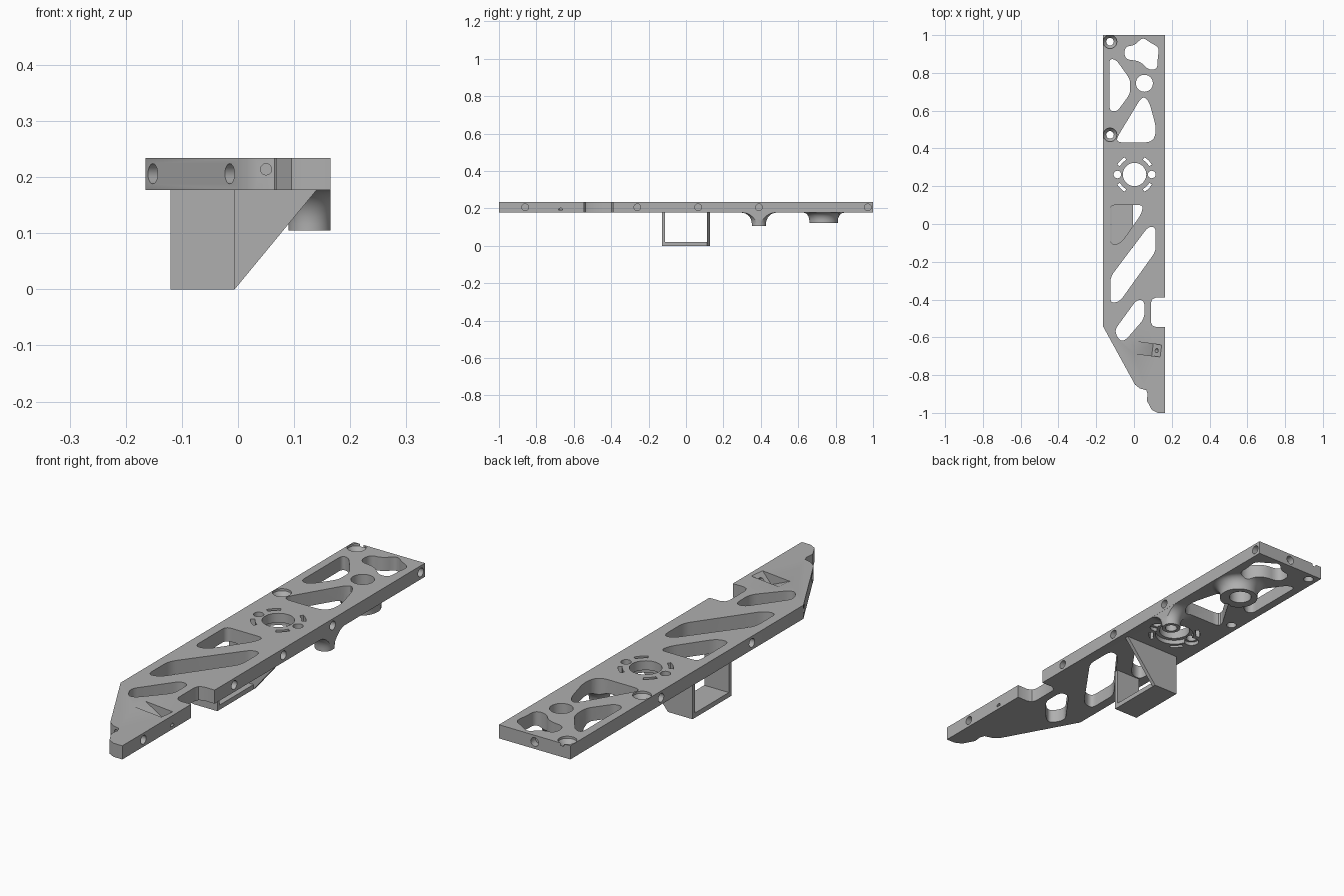
import bpy, bmesh, math
from mathutils import Vector, Matrix

cube = bpy.data.objects.get("Cube")
if cube:
    bpy.data.objects.remove(cube, do_unlink=True)

grey = bpy.data.materials.new("plain_grey")
grey.use_nodes = True
grey.diffuse_color = (0.43, 0.43, 0.43, 1)
grey.node_tree.nodes["Principled BSDF"].inputs["Base Color"].default_value = grey.diffuse_color

BOTTOM, TOP, MID, HALF = 0.177, 0.234, 0.206, 0.165


def finish(name, bm):
    bmesh.ops.recalc_face_normals(bm, faces=bm.faces)
    mesh = bpy.data.meshes.new(name)
    bm.to_mesh(mesh)
    bm.free()
    mesh.materials.append(grey)
    ob = bpy.data.objects.new(name, mesh)
    bpy.context.scene.collection.objects.link(ob)
    return ob


def rounded(points, r, steps=5):
    """Round every corner of a polygon with a quadratic arc."""
    out = []
    for i, p in enumerate(points):
        p = Vector(p)
        a, b = Vector(points[i - 1]) - p, Vector(points[(i + 1) % len(points)]) - p
        a = p + a.normalized() * min(r, a.length * 0.48)
        b = p + b.normalized() * min(r, b.length * 0.48)
        for k in range(steps + 1):
            t = k / steps
            out.append(a * (1 - t) ** 2 + p * 2 * t * (1 - t) + b * t * t)
    return out


def prism(name, points, lo, hi, along_y=False):
    bm = bmesh.new()
    place = (lambda p, d: (p[0], d, p[1])) if along_y else (lambda p, d: (p[0], p[1], d))
    face = bm.faces.new([bm.verts.new(place(p, lo)) for p in points])
    ext = bmesh.ops.extrude_face_region(bm, geom=[face])
    move = Vector(place((0, 0), hi - lo))
    bmesh.ops.translate(bm, vec=move, verts=[v for v in ext["geom"] if isinstance(v, bmesh.types.BMVert)])
    return finish(name, bm)


def lathe(name, profile, loc, direction=(0, 0, 1), sides=32, clip_x=None):
    """Solid of revolution from (radius, distance) pairs along a direction."""
    bm = bmesh.new()
    turn = Vector(direction).to_track_quat('Z', 'Y').to_matrix()
    rings = []
    for r, d in profile:
        rings.append([bm.verts.new(Vector(loc) + turn @ Vector((
            r * math.cos(math.tau * i / sides), r * math.sin(math.tau * i / sides), d)))
            for i in range(sides)])
    for a, b in zip(rings, rings[1:]):
        for i in range(sides):
            j = (i + 1) % sides
            bm.faces.new((a[i], a[j], b[j], b[i]))
    bm.faces.new(rings[0])
    bm.faces.new(rings[-1])
    if clip_x is not None:
        cut = bmesh.ops.bisect_plane(bm, geom=bm.verts[:] + bm.edges[:] + bm.faces[:],
                                     plane_co=(clip_x, 0, 0), plane_no=(1, 0, 0), clear_outer=True)
        edges = [e for e in cut["geom_cut"] if isinstance(e, bmesh.types.BMEdge)]
        bmesh.ops.holes_fill(bm, edges=edges)
    return finish(name, bm)


def combine(target, tool, operation='DIFFERENCE'):
    mod = target.modifiers.new("cut", 'BOOLEAN')
    mod.operation, mod.solver, mod.object = operation, 'EXACT', tool
    bpy.context.view_layer.objects.active = target
    bpy.ops.object.modifier_apply(modifier=mod.name)
    bpy.data.objects.remove(tool, do_unlink=True)


# Main plate with tapered tip and side notch
notch = rounded([(0.09, -0.39), (0.09, -0.545)], 0.0, 1)
outline = [(-HALF, 1), (HALF, 1), (HALF, -0.39), (0.115, -0.39), (0.097, -0.398), (0.09, -0.415),
           (0.09, -0.52), (0.097, -0.537), (0.115, -0.545), (HALF, -0.545), (HALF, -1), (0.125, -1),
           (0.095, -0.985), (0.068, -0.935), (0.072, -0.9), (0.065, -0.88), (0.03, -0.87),
           (0.005, -0.85), (-HALF, -0.54)]
plate = prism("plate", outline, BOTTOM, TOP)


# Flared bosses beneath the plate
def flare(name, x, y, r, spread, low, clip):
    steps = 8
    prof = [(r, low), (r, low + 0.012)]
    for k in range(1, steps + 1):
        a = math.pi / 2 * k / steps
        prof.append((r + spread * (1 - math.cos(a)), low + 0.012 + (BOTTOM - low - 0.012) * math.sin(a)))
    prof.append((r + spread, BOTTOM + 0.015))
    combine(plate, lathe(name, prof, (x, y, 0), clip_x=clip), 'UNION')


flare("edge_boss", 0.128, 0.39, 0.038, 0.055, 0.105, HALF - 0.0005)
flare("ring_boss", 0.055, 0.735, 0.077, 0.035, 0.122, HALF - 0.0005)

# Lightening windows
windows = [
    ([(-0.05, 0.94), (0.005, 0.945), (0.045, 0.99), (0.085, 0.96), (0.135, 0.935), (0.125, 0.88),
      (0.125, 0.82), (0.075, 0.815), (0.03, 0.865), (-0.05, 0.87)], 0.04),
    ([(-0.13, 0.875), (-0.095, 0.87), (-0.02, 0.765), (-0.02, 0.69), (-0.09, 0.595), (-0.13, 0.60)], 0.025),
    ([(-0.105, 0.432), (0.045, 0.68), (0.08, 0.65), (0.12, 0.50), (0.10, 0.432)], 0.045),
    ([(-0.125, 0.1), (0.05, 0.1), (0.037, 0.05), (-0.065, -0.095), (-0.1, -0.11), (-0.125, -0.1)], 0.025),
    ([(-0.125, -0.42), (-0.125, -0.28), (0.075, -0.015), (0.115, -0.015), (0.115, -0.145), (-0.075, -0.41)], 0.03),
    ([(-0.105, -0.565), (0.015, -0.40), (0.055, -0.405), (0.055, -0.5), (-0.045, -0.615), (-0.075, -0.62)], 0.03),
]
for pts, r in windows:
    combine(plate, prism("window_cutter", rounded(pts, r), 0.05, 0.3))


def drill(x, y, r, lo=0.05, hi=0.3):
    combine(plate, lathe("drill", [(r, lo), (r, hi)], (x, y, 0)))


# Round openings, hub recess and curved slots
drill(0.055, 0.745, 0.045)
drill(0.128, 0.39, 0.024, 0.05, 0.155)
HUB = 0.262
drill(0.003, HUB, 0.078, 0.1, BOTTOM + 0.018)
drill(0.003, HUB, 0.062)
for side in (-1, 1):
    drill(0.003 + side * 0.091, HUB, 0.03, 0.1, BOTTOM + 0.015)
    drill(0.003 + side * 0.091, HUB, 0.02)
for quarter in range(4):
    mid = math.pi / 4 + quarter * math.pi / 2
    arc = [mid - 0.27 + 0.09 * k for k in range(7)]
    pts = [(0.105 * math.cos(a), 0.105 * math.sin(a)) for a in arc]
    pts += [(0.089 * math.cos(a), 0.089 * math.sin(a)) for a in reversed(arc)]
    combine(plate, prism("slot_cutter", [(x + 0.003, y + HUB) for x, y in pts], 0.1, 0.3))

# Countersunk screw holes in the top
for y in (0.965, 0.472):
    combine(plate, lathe("countersink", [(0.02, 0.05), (0.02, 0.205), (0.036, 0.225), (0.036, 0.3)],
                         (-0.127, y, 0)))


# Blind screw holes in the edges
def edge_hole(x, y, direction, r=0.018, z=MID, depth=0.03):
    combine(plate, lathe("edge_drill", [(r, -depth), (r, 0.02)], (x, y, z), direction, 20))


for y in (-0.86, -0.26, 0.065, 0.39, 0.972):
    edge_hole(HALF, y, (1, 0, 0))
for y in (0.4, -0.2):
    edge_hole(-HALF, y, (-1, 0, 0))
edge_hole(0, 1, (0, 1, 0))
for x, y in ((-0.152, -0.564), (-0.015, -0.814)):
    edge_hole(x, y, (-0.877, -0.481, 0))
edge_hole(0.05, -0.874, (0, -1, 0), 0.01, 0.214, 0.06)

# Sloped pocket near the tip
pocket = prism("pocket_cutter", [(-0.07, TOP + 0.01), (0.07, TOP + 0.01), (0.07, TOP), (0.025, 0.19), (-0.07, TOP)],
               -0.032, 0.032, True)
pocket.data.transform(Matrix.Translation((0.073, -0.663, 0)) @ Matrix.Rotation(-0.13, 4, 'Z'))
combine(plate, pocket)
combine(plate, lathe("pocket_drill", [(0.011, -0.05), (0.011, 0.01)], (0.12, -0.67, 0.212), (-1, 0, 0.5), 16))

# Open tray hanging under the plate, with a slanted rear wall
LEFT, RIGHT = -0.12, -0.006
prism("tray_floor", [(LEFT, 0), (RIGHT, 0), (RIGHT, 0.02), (LEFT, 0.02)], -0.112, 0.112, True)
prism("tray_front_wall", [(LEFT, 0), (RIGHT, 0), (RIGHT, BOTTOM), (LEFT, BOTTOM)], -0.128, -0.112, True)
prism("tray_rear_wall", [(LEFT, 0), (RIGHT, 0), (0.14, BOTTOM), (LEFT, BOTTOM)], 0.112, 0.128, True)

# Smooth the round walls and keep the edges crisp
bpy.ops.object.select_all(action='DESELECT')
plate.select_set(True)
bpy.context.view_layer.objects.active = plate
bpy.ops.object.shade_smooth_by_angle(angle=math.radians(30))
